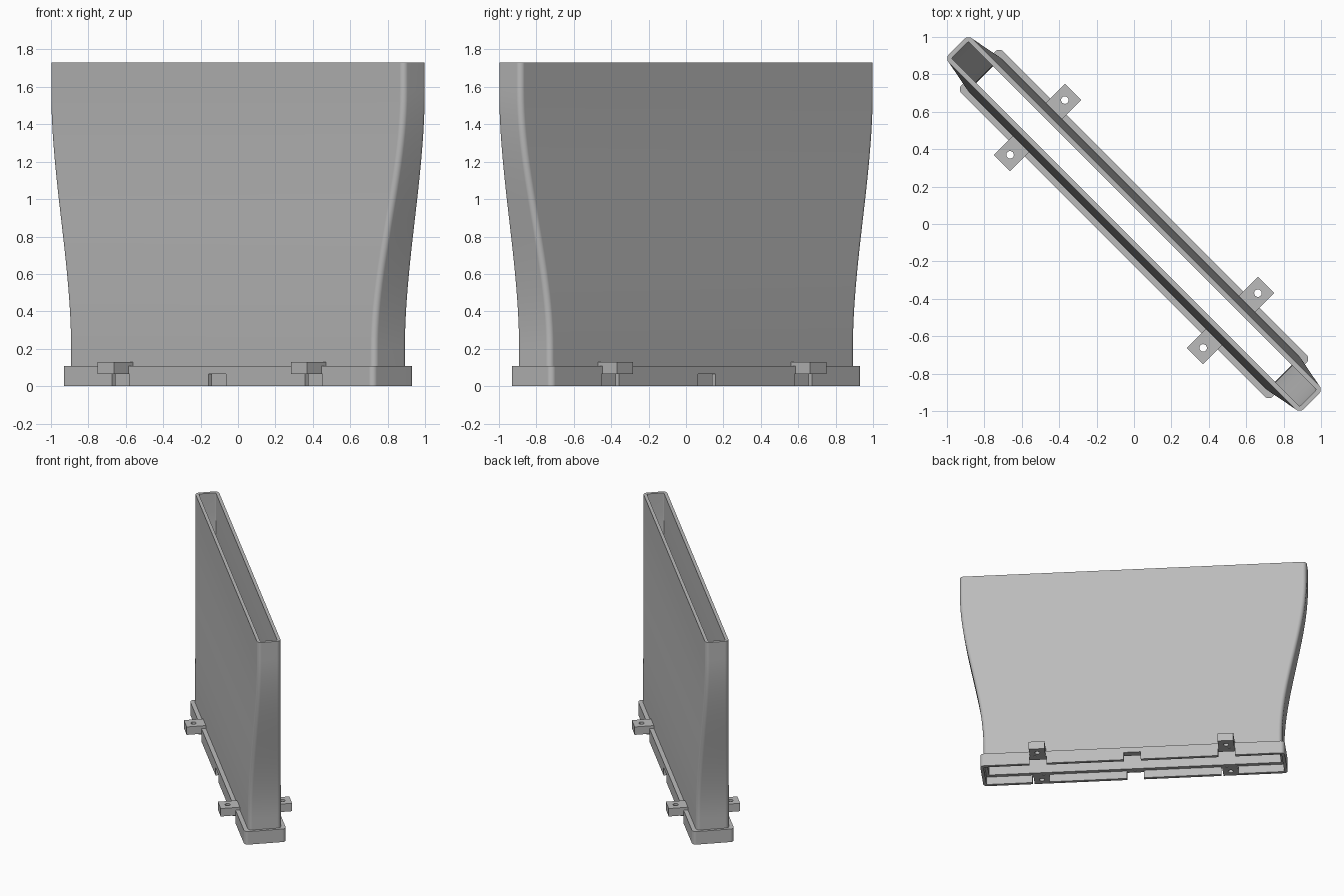
import bpy, bmesh, math
from mathutils import Matrix

cube = bpy.data.objects.get("Cube")
if cube:
    bpy.data.objects.remove(cube, do_unlink=True)

grey = bpy.data.materials.new("plain_grey")
grey.use_nodes = True
colour = (0.5, 0.5, 0.5, 1)
grey.diffuse_color = colour
grey.node_tree.nodes["Principled BSDF"].inputs["Base Color"].default_value = colour

# The long axis runs diagonally across the footprint
TURN = Matrix.Rotation(math.radians(-45), 4, 'Z')
HEIGHT, FLANGE_TOP, LEDGE = 1.73, 0.107, 0.065
WALL, CORNER_STEPS = 0.025, 5


def add_object(name, bm):
    bmesh.ops.recalc_face_normals(bm, faces=bm.faces)
    mesh = bpy.data.meshes.new(name)
    bm.to_mesh(mesh)
    bm.free()
    mesh.materials.append(grey)
    obj = bpy.data.objects.new(name, mesh)
    obj.matrix_world = TURN
    bpy.context.collection.objects.link(obj)
    return obj


def activate(obj):
    bpy.ops.object.select_all(action='DESELECT')
    obj.select_set(True)
    bpy.context.view_layer.objects.active = obj


def ring(bm, length, width, radius, z):
    """Rounded rectangle given by its half length and half width."""
    verts = []
    for k, (sx, sy) in enumerate(((1, 1), (-1, 1), (-1, -1), (1, -1))):
        for i in range(CORNER_STEPS + 1):
            a = (k + i / CORNER_STEPS) * math.pi / 2
            verts.append(bm.verts.new((sx * (length - radius) + radius * math.cos(a),
                                       sy * (width - radius) + radius * math.sin(a), z)))
    return verts


def closed_loft(name, sections):
    """Bridge each ring to the next, and the last back to the first."""
    bm = bmesh.new()
    rings = [ring(bm, *s) for s in sections]
    n = len(rings[0])
    for a, b in zip(rings, rings[1:] + rings[:1]):
        for i in range(n):
            j = (i + 1) % n
            bm.faces.new((a[i], a[j], b[j], b[i]))
    return add_object(name, bm)


def box(name, lo, hi):
    bm = bmesh.new()
    bmesh.ops.create_cube(bm, size=1)
    for v in bm.verts:
        v.co = [(l + h) / 2 + c * (h - l) for l, h, c in zip(lo, hi, v.co)]
    return add_object(name, bm)


def cut(obj, cutter):
    activate(obj)
    mod = obj.modifiers.new("cut", 'BOOLEAN')
    mod.operation = 'DIFFERENCE'
    mod.solver = 'EXACT'
    mod.object = cutter
    bpy.ops.object.modifier_apply(modifier=mod.name)
    bpy.data.objects.remove(cutter, do_unlink=True)


def smooth(obj):
    activate(obj)
    bpy.ops.object.shade_smooth_by_angle(angle=math.radians(30))
    mod = obj.modifiers.new("weighted_normals", 'WEIGHTED_NORMAL')
    mod.keep_sharp = True


# Duct: grows longer and thinner upward along an S-curve
def duct_section(z, inset, radius):
    t = min(max((z - 0.2) / 1.38, 0), 1)
    s = t * t * (3 - 2 * t)
    return (1.155 + 0.186 * s - inset, 0.125 - 0.036 * s - inset, radius, z)


levels = [LEDGE, 0.2] + [0.2 + 1.38 * i / 24 for i in range(1, 25)] + [HEIGHT]
duct = closed_loft("duct", [duct_section(z, 0, 0.03) for z in levels]
                   + [duct_section(z, WALL, 0.008) for z in reversed(levels)])
smooth(duct)

# Flange: collar around the foot of the duct, with a recess below the ledge
flange = closed_loft("flange", [(1.177, 0.158, 0.03, 0), (1.177, 0.158, 0.03, FLANGE_TOP),
                                (1.152, 0.123, 0.02, FLANGE_TOP), (1.152, 0.123, 0.02, LEDGE),
                                (1.152, 0.132, 0.01, LEDGE), (1.152, 0.132, 0.01, 0)])

# Notches through both long sides of the flange
for u in (-0.73, 0, 0.73):
    cut(flange, box("notch_cutter", (u - 0.066, -0.3, -0.05), (u + 0.066, 0.3, LEDGE - 0.001)))
smooth(flange)

# Mounting tabs with screw holes
for side, side_name in ((-1, "front"), (1, "back")):
    for u, end_name in ((-0.73, "right"), (0.73, "left")):
        v0, v1 = sorted((side * 0.115, side * 0.27))
        tab = box(f"{side_name}_{end_name}_tab", (u - 0.061, v0, LEDGE), (u + 0.061, v1, 0.13))
        bm = bmesh.new()
        bmesh.ops.create_cone(bm, cap_ends=True, segments=24, radius1=0.02, radius2=0.02,
                              depth=0.3, matrix=Matrix.Translation((u, side * 0.207, 0.1)))
        cut(tab, add_object("hole_cutter", bm))
        smooth(tab)
